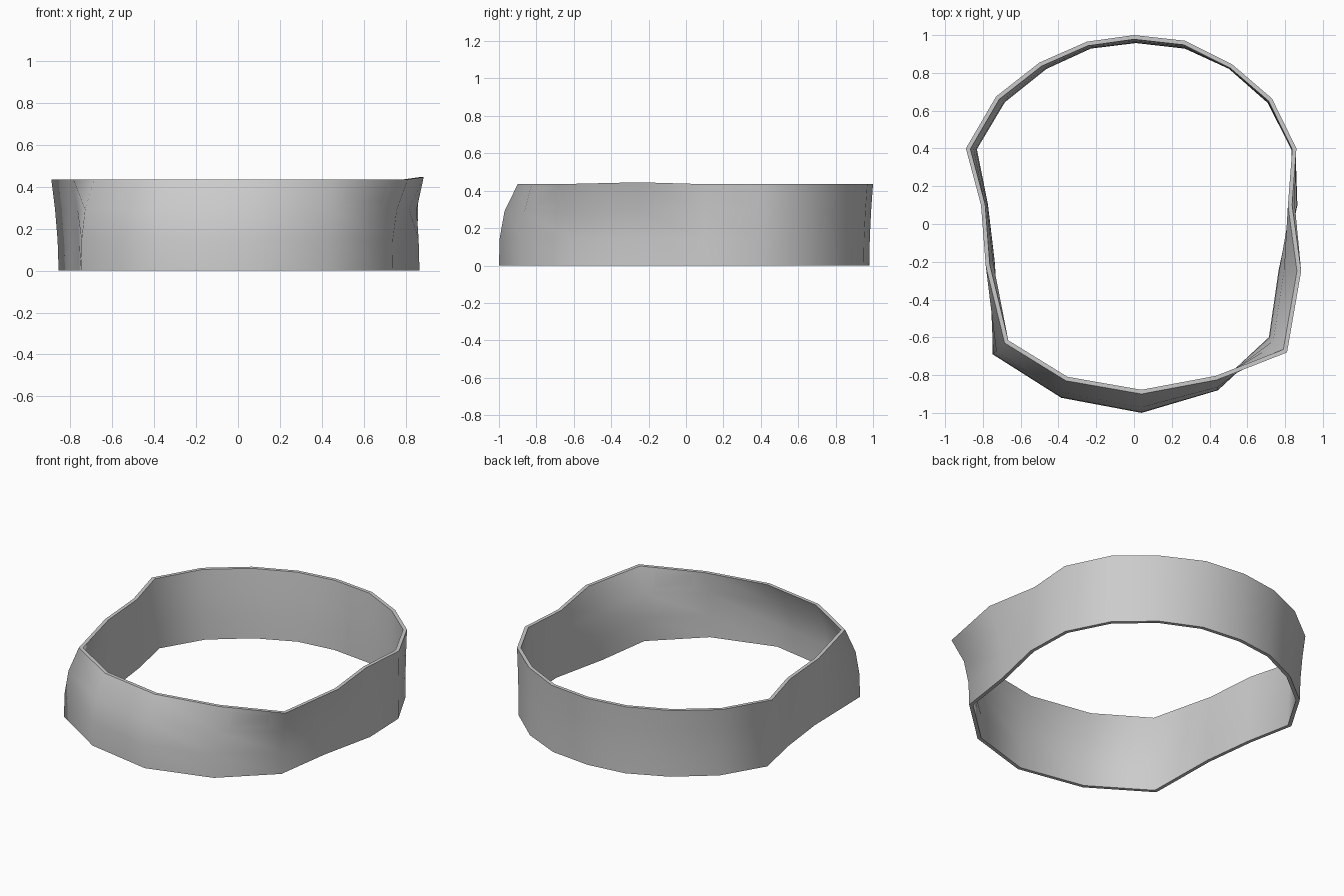
import bpy
import bmesh
from mathutils import Vector

cube = bpy.data.objects.get("Cube")
if cube:
    bpy.data.objects.remove(cube, do_unlink=True)

HEIGHT = 0.435
WALL = 0.022
ROWS = 3

# Outlines of the band, clockwise from the middle of the back
TOP = [(0, 1), (.27, .97), (.52, .845), (.73, .665), (.86, .4), (.837, .1),
       (.885, -.25), (.81, -.68), (.44, -.825), (.04, -.9), (-.36, -.83),
       (-.685, -.63), (-.785, -.22), (-.81, .1), (-.89, .4), (-.73, .675),
       (-.5, .855), (-.25, .965)]
BOTTOM = [(.01, .98), (.275, .95), (.515, .84), (.725, .655), (.855, .4), (.865, .1),
          (.787, -.25), (.735, -.61), (.445, -.88), (.04, -1), (-.385, -.92),
          (-.748, -.69), (-.757, -.22), (-.795, .1), (-.855, .4), (-.7, .66),
          (-.475, .84), (-.235, .95)]
COUNT = len(TOP)
PEAK = TOP.index((.885, -.25))


def outline(t):
    """Outer outline at height fraction t; the front walls curve more."""
    ring = []
    for low, high in zip(BOTTOM, TOP):
        power = 3 if high[1] < 0 else 1.8
        ring.append(Vector(low).lerp(Vector(high), t ** power))
    return ring


def inset(ring):
    """Move an outline inward by the wall thickness with mitred corners."""
    result = []
    for i, p in enumerate(ring):
        a = (p - ring[i - 1]).normalized()
        b = (ring[(i + 1) % COUNT] - p).normalized()
        na, nb = Vector((a.y, -a.x)), Vector((b.y, -b.x))
        miter = (na + nb).normalized()
        result.append(p + miter * WALL / max(miter.dot(na), 0.5))
    return result


def add_ring(bm, ring, t):
    verts = []
    for i, p in enumerate(ring):
        lift = 0.01 * t ** 3 if i == PEAK else 0
        verts.append(bm.verts.new((p.x, p.y, HEIGHT * t + lift)))
    return verts


# Wall loops: up the outside, over the rim, down the inside
bm = bmesh.new()
levels = [i / ROWS for i in range(ROWS + 1)]
loops = [add_ring(bm, outline(t), t) for t in levels]
loops += [add_ring(bm, inset(outline(t)), t) for t in reversed(levels)]
for k, lower in enumerate(loops):
    upper = loops[(k + 1) % len(loops)]
    for i in range(COUNT):
        j = (i + 1) % COUNT
        bm.faces.new((lower[i], lower[j], upper[j], upper[i]))
bmesh.ops.recalc_face_normals(bm, faces=bm.faces)
mesh = bpy.data.meshes.new("band")
bm.to_mesh(mesh)
bm.free()

band = bpy.data.objects.new("band", mesh)
bpy.context.collection.objects.link(band)

# Plain grey material
grey = bpy.data.materials.new("light grey")
grey.use_nodes = True
color = (0.6, 0.6, 0.6, 1)
grey.diffuse_color = color
grey.node_tree.nodes["Principled BSDF"].inputs["Base Color"].default_value = color
mesh.materials.append(grey)

# Smooth walls, sharp rims
bpy.ops.object.select_all(action="DESELECT")
band.select_set(True)
bpy.context.view_layer.objects.active = band
bpy.ops.object.shade_smooth_by_angle(angle=1.1)
